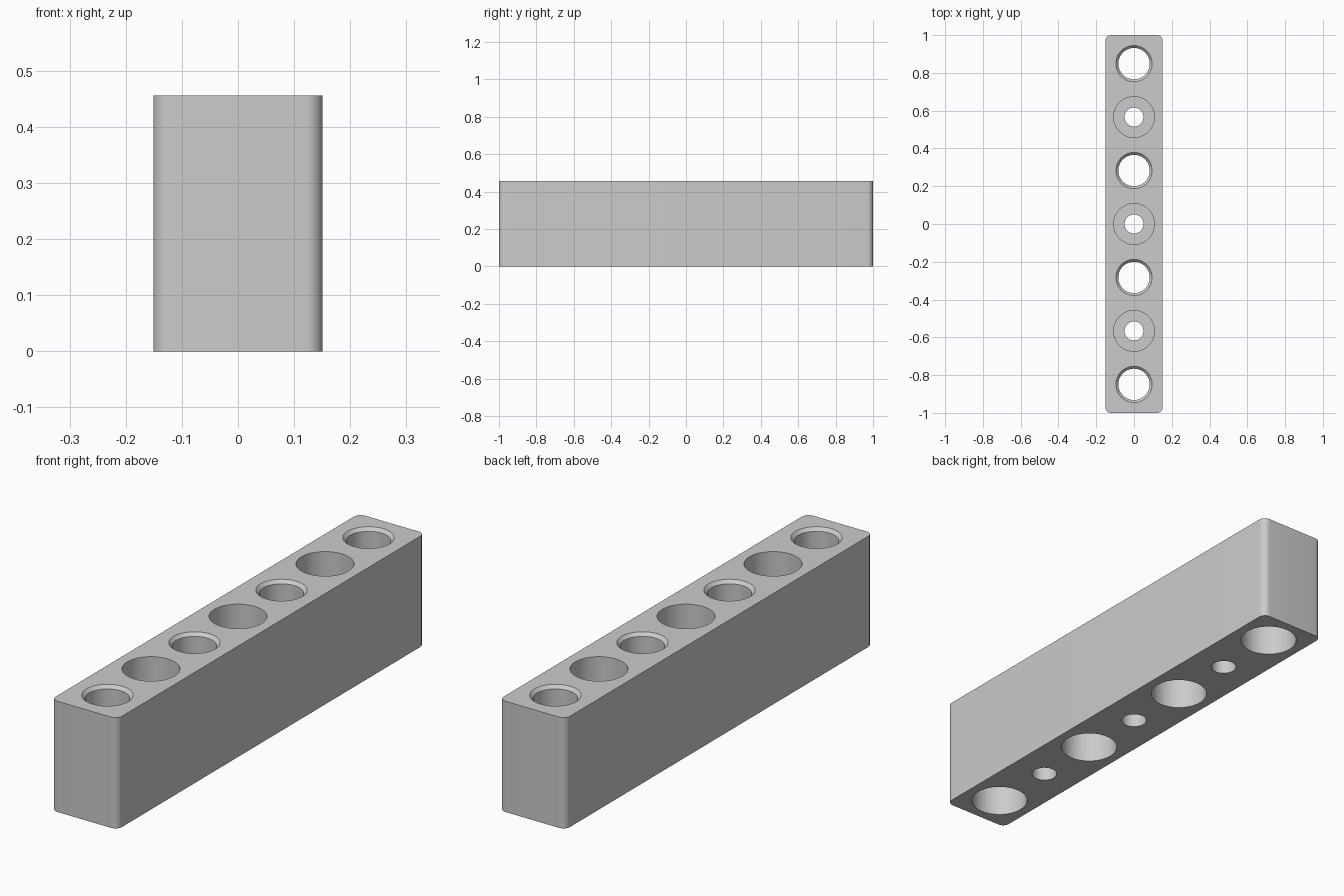
import bpy, bmesh, math

default = bpy.data.objects.get("Cube")
if default:
    bpy.data.objects.remove(default, do_unlink=True)

WIDTH, LENGTH, HEIGHT, CORNER = 0.302, 2.0, 0.456, 0.03
PITCH = 0.283
OVER = 0.02            # cutter overshoot past the block faces
STEP = HEIGHT / 2      # level of the counterbore floors

grey = bpy.data.materials.new("light grey")
grey.use_nodes = True
colour = (0.6, 0.6, 0.6, 1)
grey.diffuse_color = colour
grey.node_tree.nodes["Principled BSDF"].inputs["Base Color"].default_value = colour


def add_object(name, bm):
    bmesh.ops.recalc_face_normals(bm, faces=bm.faces)
    mesh = bpy.data.meshes.new(name)
    bm.to_mesh(mesh)
    bm.free()
    mesh.materials.append(grey)
    obj = bpy.data.objects.new(name, mesh)
    bpy.context.collection.objects.link(obj)
    return obj


def rounded_block():
    bm = bmesh.new()
    bmesh.ops.create_cube(bm, size=1)
    for v in bm.verts:
        v.co.x *= WIDTH
        v.co.y *= LENGTH
        v.co.z = (v.co.z + 0.5) * HEIGHT
    upright = [e for e in bm.edges
               if abs(e.verts[0].co.z - e.verts[1].co.z) > HEIGHT / 2]
    bmesh.ops.bevel(bm, geom=upright, offset=CORNER, segments=10,
                    profile=0.5, affect='EDGES')
    return add_object("spacer_block", bm)


def add_bore(bm, y, profile, sides=64):
    """Closed stack of rings from (radius, height) pairs."""
    rings = []
    for radius, z in profile:
        rings.append([bm.verts.new((radius * math.cos(a), y + radius * math.sin(a), z))
                      for a in (math.tau * i / sides for i in range(sides))])
    for low, high in zip(rings, rings[1:]):
        for i in range(sides):
            j = (i + 1) % sides
            bm.faces.new((low[i], low[j], high[j], high[i]))
    bm.faces.new(rings[0][::-1])
    bm.faces.new(rings[-1])


# Chamfered holes, counterbored from below
chamfered = [(0.112, -OVER), (0.112, STEP), (0.083, STEP),
             (0.083, HEIGHT - 0.013), (0.096 + OVER, HEIGHT + OVER)]
# Screw holes, counterbored from above
screw = [(0.05, -OVER), (0.05, STEP), (0.108, STEP), (0.108, HEIGHT + OVER)]

block = rounded_block()
bm = bmesh.new()
for n in range(-3, 4):
    add_bore(bm, n * PITCH, chamfered if n % 2 else screw)
cutter = add_object("hole_cutter", bm)
cutter.hide_render = True

# Cut the holes and keep the finished mesh
cut = block.modifiers.new("holes", 'BOOLEAN')
cut.operation = 'DIFFERENCE'
cut.solver = 'EXACT'
cut.object = cutter
bpy.context.view_layer.objects.active = block
block.select_set(True)
bpy.ops.object.modifier_apply(modifier=cut.name)
bpy.data.objects.remove(cutter, do_unlink=True)
bpy.ops.object.shade_smooth_by_angle(angle=math.radians(30))
